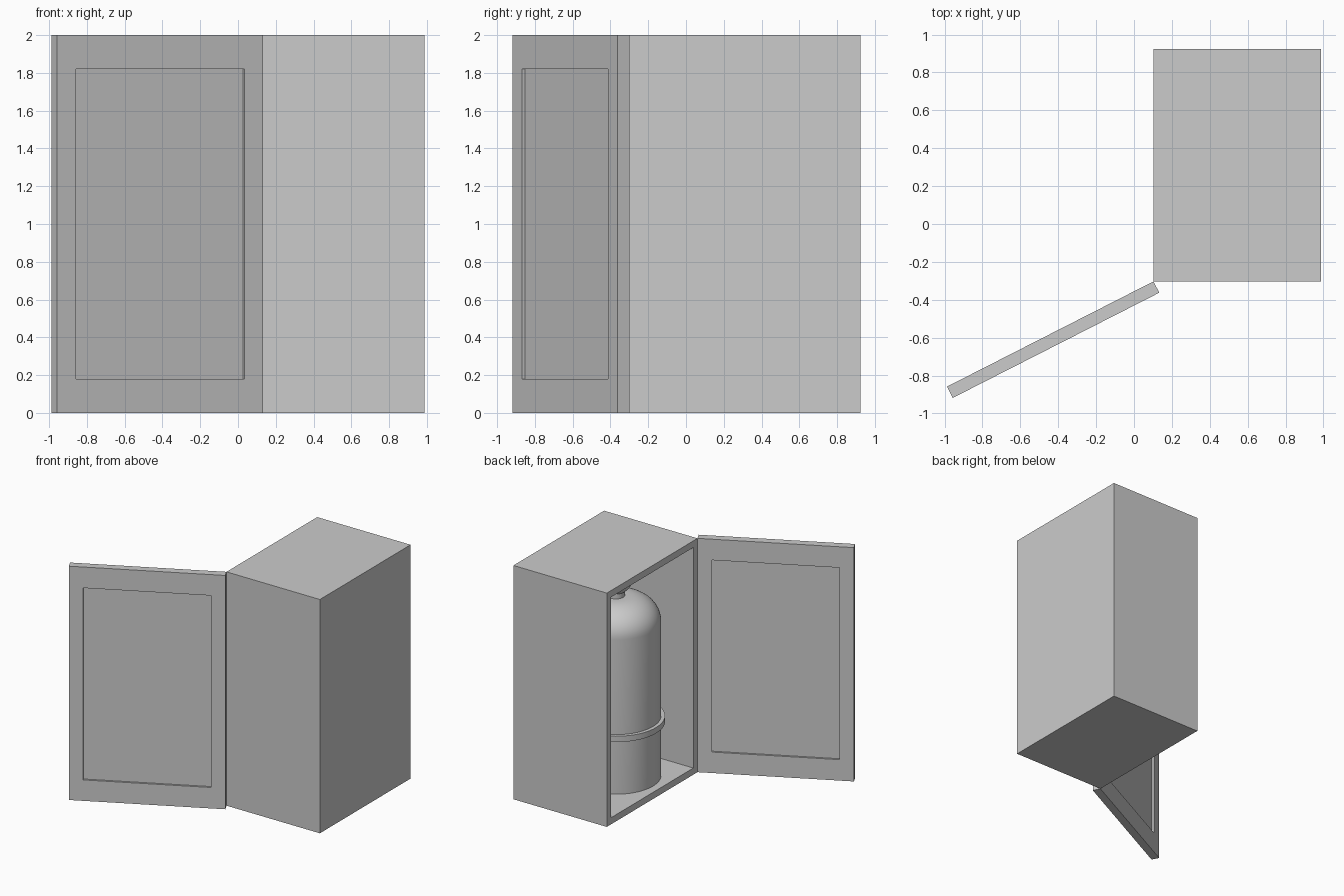
import bpy, bmesh, math
from mathutils import Vector, Matrix

if "Cube" in bpy.data.objects:
    bpy.data.objects.remove(bpy.data.objects["Cube"])

grey = bpy.data.materials.new("light_grey")
grey.diffuse_color = (0.6, 0.6, 0.6, 1)
grey.use_nodes = True
grey.node_tree.nodes["Principled BSDF"].inputs["Base Color"].default_value = grey.diffuse_color


def finish(name, bm, smooth=False):
    bmesh.ops.recalc_face_normals(bm, faces=bm.faces)
    me = bpy.data.meshes.new(name)
    bm.to_mesh(me)
    bm.free()
    me.materials.append(grey)
    ob = bpy.data.objects.new(name, me)
    bpy.context.collection.objects.link(ob)
    if smooth:
        bpy.ops.object.select_all(action='DESELECT')
        ob.select_set(True)
        bpy.context.view_layer.objects.active = ob
        bpy.ops.object.shade_smooth_by_angle(angle=math.radians(30))
    return ob


def block(lo, hi):
    bm = bmesh.new()
    lo, hi = Vector(lo), Vector(hi)
    bmesh.ops.create_cube(bm, size=1, matrix=Matrix.Translation((lo + hi) / 2)
                          @ Matrix.Diagonal((*(hi - lo), 1)))
    return bm


def recess(bm, normal, margins, depth):
    """Sink a rectangle into the face pointing along normal."""
    bm.normal_update()
    n = Vector(normal)
    face = max(bm.faces, key=lambda f: f.normal.dot(n) * f.calc_area())
    mid = face.calc_center_median()
    bmesh.ops.inset_region(bm, faces=[face], thickness=0.01)
    for v in face.verts:
        for i in range(3):
            if abs(n[i]) < 0.5:
                v.co[i] -= math.copysign(margins[i] - 0.01, v.co[i] - mid[i])
    out = bmesh.ops.extrude_discrete_faces(bm, faces=[face])
    for v in out["faces"][0].verts:
        v.co -= n * depth


def lathe(name, profile, x, y, closed=False, steps=64):
    """Turn a (radius, height) profile about a vertical axis."""
    bm = bmesh.new()
    vs = [bm.verts.new((r, 0, z)) for r, z in profile]
    edges = [bm.edges.new(p) for p in zip(vs, vs[1:])]
    if closed:
        edges.append(bm.edges.new((vs[-1], vs[0])))
    bmesh.ops.spin(bm, geom=vs + edges, axis=(0, 0, 1), cent=(0, 0, 0),
                   angle=2 * math.pi, steps=steps)
    bmesh.ops.remove_doubles(bm, verts=bm.verts, dist=1e-4)
    ob = finish(name, bm, True)
    ob.location = (x, y, 0)
    return ob


# Cabinet shell, open on its left side
shell = block((0.103, -0.303, 0), (0.987, 0.923, 2))
recess(shell, (-1, 0, 0), (0, 0.06, 0.06), 0.824)
finish("cabinet", shell)

# Open door with a sunken panel on both faces
leaf = block((0, 0, 0), (1.224, 0.067, 2))
for side in (1, -1):
    recess(leaf, (0, side, 0), (0.115, 0, 0.182), 0.017)
door = finish("door", leaf)
door.location = (0.103, -0.303, 0)
door.rotation_euler.z = math.radians(207)

# Cylinder with rounded shoulder and neck
cx, cy = 0.515, 0.21
arc = [(0.10 + 0.25 * math.cos(a), 1.38 + 0.22 * math.sin(a))
       for a in (math.pi / 2 * i / 12 for i in range(13))]
lathe("cylinder", [(0, 0.06), (0.35, 0.06)] + arc
      + [(0.07, 1.60), (0.07, 1.66), (0, 1.66)], cx, cy)

# Round valve on the neck
ball = [(0.13 * math.sin(a), 1.75 - 0.13 * math.cos(a))
        for a in (math.pi * i / 16 for i in range(17))]
lathe("valve", ball, cx, cy, steps=32)

# Holding band
lathe("band", [(0.345, 0.52), (0.38, 0.52), (0.38, 0.57), (0.345, 0.57)],
      cx, cy, closed=True)
